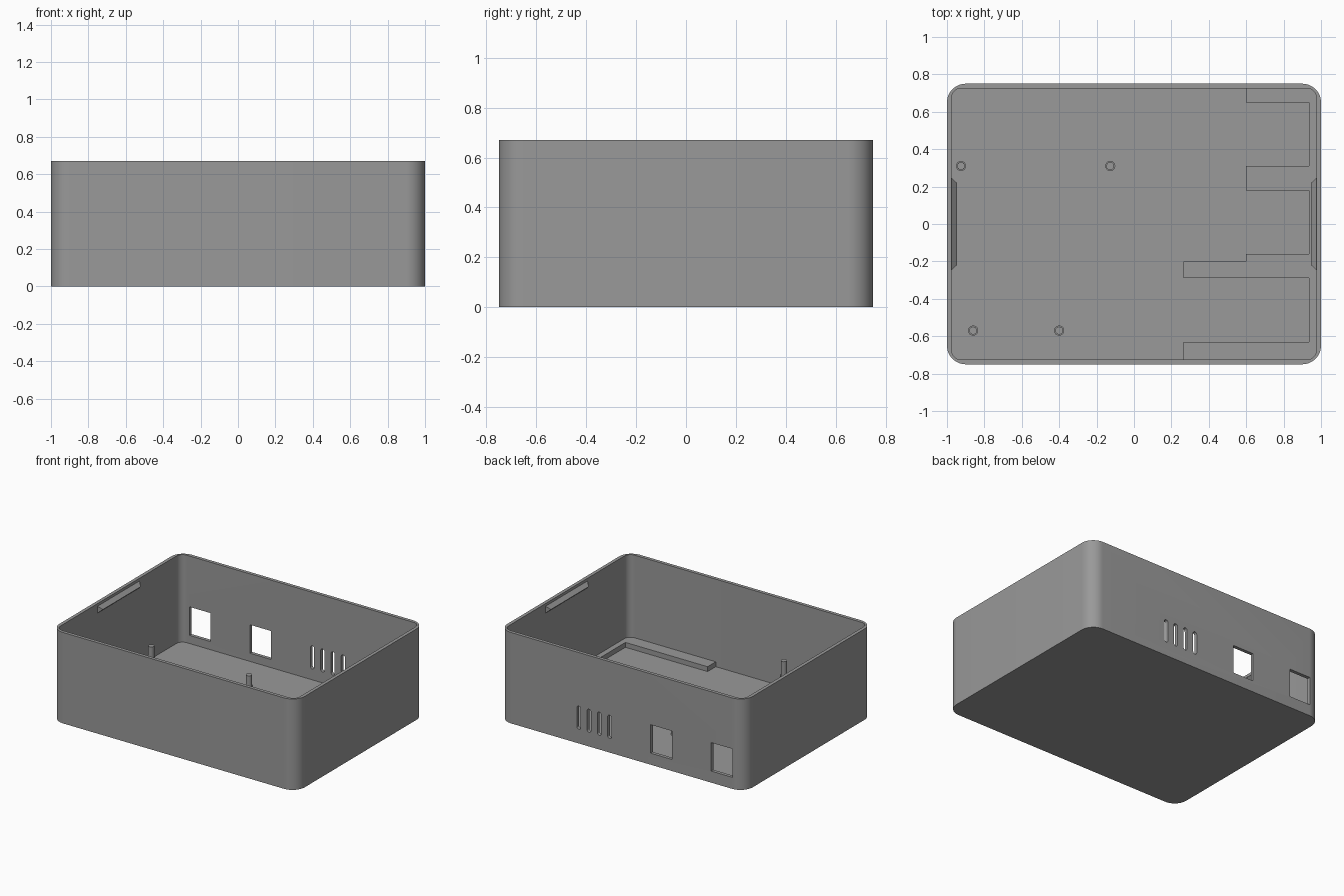
import bpy, bmesh, math

if "Cube" in bpy.data.objects:
    bpy.data.objects.remove(bpy.data.objects["Cube"])

grey = bpy.data.materials.new("mid grey")
grey.diffuse_color = (0.32, 0.32, 0.32, 1)
grey.use_nodes = True
grey.node_tree.nodes["Principled BSDF"].inputs["Base Color"].default_value = grey.diffuse_color


def finish(name, bm):
    bmesh.ops.recalc_face_normals(bm, faces=bm.faces)
    mesh = bpy.data.meshes.new(name)
    bm.to_mesh(mesh)
    bm.free()
    mesh.materials.append(grey)
    ob = bpy.data.objects.new(name, mesh)
    bpy.context.collection.objects.link(ob)
    return ob


def add_prism(bm, outline, z0, z1):
    """Extrude a flat outline from z0 up to z1."""
    face = bm.faces.new([bm.verts.new((x, y, z0)) for x, y in outline])
    ext = bmesh.ops.extrude_face_region(bm, geom=[face])["geom"]
    verts = [v for v in ext if isinstance(v, bmesh.types.BMVert)]
    bmesh.ops.translate(bm, verts=verts, vec=(0, 0, z1 - z0))


def prism(name, outline, z0, z1):
    bm = bmesh.new()
    add_prism(bm, outline, z0, z1)
    return finish(name, bm)


def rounded(hx, hy, r, steps=12):
    """Rectangle outline with rounded corners."""
    pts = []
    for q, (sx, sy) in enumerate([(1, 1), (-1, 1), (-1, -1), (1, -1)]):
        for i in range(steps + 1):
            a = math.pi / 2 * (q + i / steps)
            pts.append((sx * (hx - r) + r * math.cos(a),
                        sy * (hy - r) + r * math.sin(a)))
    return pts


def back_cutter(name, x, z, hx, hz, r=0):
    """Cutter through the back wall, centred on x and z."""
    outline = rounded(hx, hz, r, 6) if r else [(hx, hz), (-hx, hz), (-hx, -hz), (hx, -hz)]
    ob = prism(name, outline, -0.06, 0.06)
    for v in ob.data.vertices:
        a, b, c = v.co
        v.co = (x + a, 0.74 + c, z + b)
    ob.data.flip_normals()
    return ob


def cut(target, cutter):
    mod = target.modifiers.new("cut", "BOOLEAN")
    mod.operation = "DIFFERENCE"
    mod.solver = "EXACT"
    mod.object = cutter
    bpy.context.view_layer.objects.active = target
    bpy.ops.object.modifier_apply(modifier=mod.name)
    bpy.data.objects.remove(cutter)


def smooth(ob):
    bpy.ops.object.select_all(action="DESELECT")
    ob.select_set(True)
    bpy.context.view_layer.objects.active = ob
    bpy.ops.object.shade_smooth_by_angle(angle=math.radians(30))


# Open box with thin walls and floor
box = prism("case", rounded(1, 0.75, 0.1), 0, 0.67)
cut(box, prism("cavity_cutter", rounded(0.975, 0.725, 0.05), 0.025, 0.8))

# Two port windows and four vent slots in the back wall
for x in (-0.817, -0.323):
    cut(box, back_cutter("port_cutter", x, 0.19, 0.086, 0.105))
for i in range(4):
    cut(box, back_cutter("vent_cutter", 0.098 + i * 0.0837, 0.19, 0.0155, 0.085, 0.015))
smooth(box)

# Raised floor ledge with three bays
ledge = [(0.6, 0.735), (0.6, 0.65), (0.935, 0.65), (0.935, 0.31), (0.6, 0.31),
         (0.6, 0.18), (0.935, 0.18), (0.935, -0.16), (0.6, -0.16), (0.6, -0.2),
         (0.265, -0.2), (0.265, -0.29), (0.935, -0.29), (0.935, -0.63),
         (0.265, -0.63), (0.265, -0.735), (0.94, -0.735), (0.985, -0.69),
         (0.985, 0.69), (0.94, 0.735)]
prism("floor_ledge", ledge, 0.02, 0.061)

# Board posts: wide collar with a pin on top
for i, (x, y, collar, top) in enumerate([(-0.925, 0.31, 0.08, 0.162), (-0.127, 0.31, 0.08, 0.162),
                                         (-0.86, -0.57, 0.2, 0.308), (-0.4, -0.57, 0.2, 0.308)]):
    bm = bmesh.new()
    for r, z0, z1 in ((0.027, 0.02, collar), (0.021, collar - 0.01, top)):
        add_prism(bm, [(x + r * math.cos(a * math.pi / 12), y + r * math.sin(a * math.pi / 12))
                       for a in range(24)], z0, z1)
    smooth(finish(f"post_{i + 1}", bm))

# Snap ridges near the rim on both end walls
for side, name in ((-1, "left_snap_ridge"), (1, "right_snap_ridge")):
    bm = bmesh.new()
    for x, hy, z in ((0.98, 0.25, 0.595), (0.98, 0.25, 0.655), (0.947, 0.22, 0.625)):
        for s in (-1, 1):
            bm.verts.new((side * x, s * hy, z))
    bmesh.ops.convex_hull(bm, input=bm.verts)
    bmesh.ops.dissolve_limit(bm, angle_limit=0.01, verts=bm.verts, edges=bm.edges)
    finish(name, bm)
